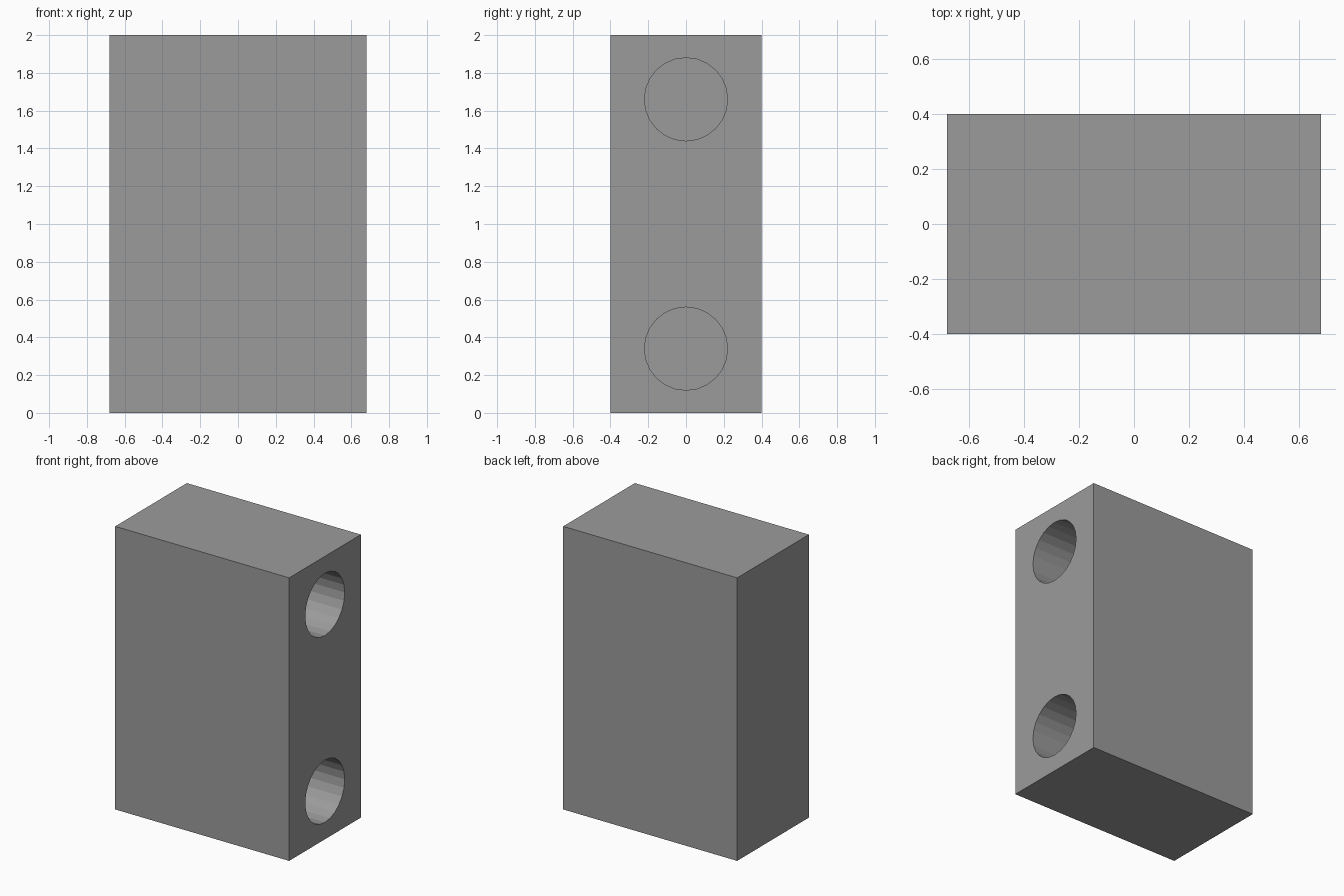
import bpy, math

if "Cube" in bpy.data.objects:
    bpy.data.objects.remove(bpy.data.objects["Cube"])

# Main block
bpy.ops.mesh.primitive_cube_add(size=1, location=(0, 0, 1))
block = bpy.context.object
block.name = "block"
block.scale = (1.36, 0.8, 2.0)
bpy.ops.object.transform_apply(location=False, rotation=False, scale=True)

# Dark grey finish
grey = bpy.data.materials.new("dark_grey")
grey.diffuse_color = (0.33, 0.33, 0.33, 1)
grey.use_nodes = True
grey.node_tree.nodes["Principled BSDF"].inputs["Base Color"].default_value = grey.diffuse_color
block.data.materials.append(grey)

# Two blind round sockets in the right side
FACE_X, RADIUS, DEPTH, OVER = 0.68, 0.22, 0.62, 0.1
for name, z in (("lower", 0.34), ("upper", 1.66)):
    bpy.ops.mesh.primitive_cylinder_add(
        vertices=24, radius=RADIUS, depth=DEPTH + OVER,
        location=(FACE_X + (OVER - DEPTH) / 2, 0, z),
        rotation=(0, math.pi / 2, 0))
    cutter = bpy.context.object
    cutter.name = name + "_socket_cutter"
    cutter.data.materials.append(grey)
    mod = block.modifiers.new(name + "_socket", 'BOOLEAN')
    mod.operation = 'DIFFERENCE'
    mod.solver = 'EXACT'
    mod.object = cutter
    bpy.context.view_layer.objects.active = block
    bpy.ops.object.modifier_apply(modifier=mod.name)
    bpy.data.objects.remove(cutter, do_unlink=True)
